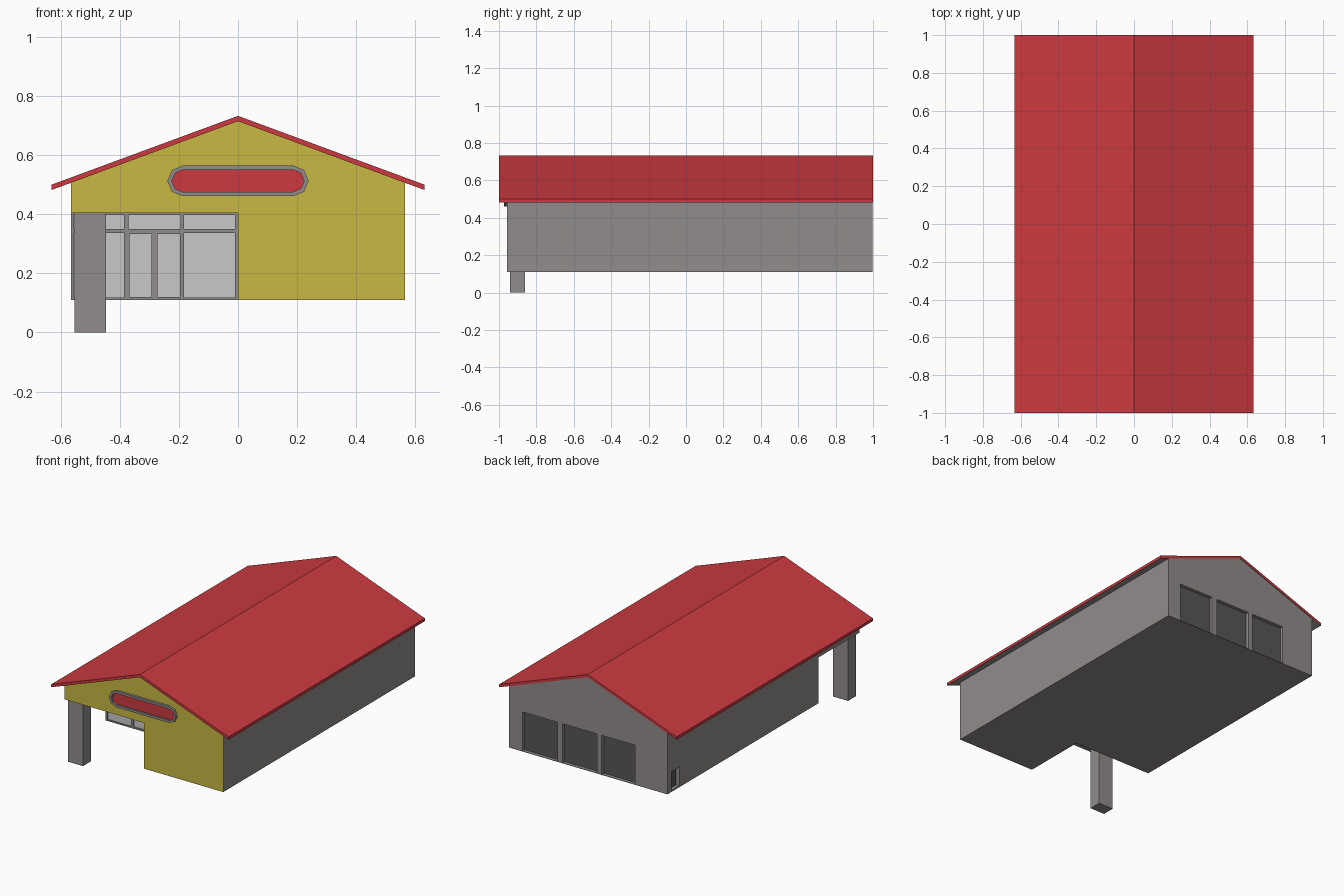
import bpy, bmesh, math
from mathutils import Vector

cube = bpy.data.objects.get("Cube")
if cube:
    bpy.data.objects.remove(cube, do_unlink=True)


def material(name, rgb):
    lin = [((c / 255 + 0.055) / 1.055) ** 2.4 for c in rgb] + [1]
    m = bpy.data.materials.new(name)
    m.use_nodes = True
    m.diffuse_color = lin
    m.node_tree.nodes["Principled BSDF"].inputs["Base Color"].default_value = lin
    return m


GREY = material("grey_wall", (145, 140, 139))
YELLOW = material("yellow_front", (200, 184, 66))
RED = material("red_roof", (203, 58, 64))
DARK = material("dark_door", (86, 87, 86))
GLASS = material("pale_glass", (201, 201, 201))


def prism(name, outline, y0, y1, *mats):
    """Extrude an (x, z) outline from y0 to y1."""
    bm = bmesh.new()
    face = bm.faces.new([bm.verts.new((x, y0, z)) for x, z in outline])
    ext = bmesh.ops.extrude_face_region(bm, geom=[face])
    verts = [g for g in ext["geom"] if isinstance(g, bmesh.types.BMVert)]
    bmesh.ops.translate(bm, verts=verts, vec=(0, y1 - y0, 0))
    bmesh.ops.recalc_face_normals(bm, faces=bm.faces)
    mesh = bpy.data.meshes.new(name)
    bm.to_mesh(mesh)
    bm.free()
    for m in mats:
        mesh.materials.append(m)
    ob = bpy.data.objects.new(name, mesh)
    bpy.context.collection.objects.link(ob)
    return ob


def box(name, x0, x1, y0, y1, z0, z1, *mats):
    return prism(name, [(x0, z0), (x1, z0), (x1, z1), (x0, z1)], y0, y1, *mats)


def cut(target, cutters):
    """Subtract the cutters, bake the result and remove them."""
    for c in cutters:
        c.hide_render = True
        mod = target.modifiers.new("cut", 'BOOLEAN')
        mod.operation, mod.solver, mod.object = 'DIFFERENCE', 'EXACT', c
    deps = bpy.context.evaluated_depsgraph_get()
    mesh = bpy.data.meshes.new_from_object(target.evaluated_get(deps))
    target.modifiers.clear()
    target.data = mesh
    for c in cutters:
        bpy.data.objects.remove(c, do_unlink=True)


HALF, FLOOR, FRONT, BACK = 0.565, 0.11, -0.957, 0.996
PORCH_TOP, PORCH_BACK = 0.405, -0.525
EAVE_X, RIDGE, SLOPE, THICK = 0.632, 0.733, 0.369, 0.018
under = lambda x: RIDGE - THICK - abs(x) * SLOPE

# Hall body: gabled prism with porch notch, loading doors and side hatch cut out
body = prism("hall_walls", [(-HALF, FLOOR), (HALF, FLOOR), (HALF, under(HALF)),
                            (0, under(0)), (-HALF, under(HALF))],
             FRONT, BACK, GREY, YELLOW, DARK)
doors = [(0.22, 0.468), (-0.064, 0.184), (-0.334, -0.096)]
DEPTH = 0.022
cutters = [box("porch_cutter", -1, 0, -2, PORCH_BACK, -1, PORCH_TOP, GREY)]
cutters += [box("door_cutter", a, b, BACK - DEPTH, 2, FLOOR + 0.003, 0.365, GREY)
            for a, b in doors]
cutters.append(box("hatch_cutter", -1, -HALF + DEPTH, 0.875, 0.955,
                   FLOOR + 0.01, 0.24, GREY))
cut(body, cutters)
for p in body.data.polygons:
    c, n = p.center, p.normal
    if n.y < -0.9 and c.y < FRONT + 0.01:
        p.material_index = 1
    elif n.y > 0.9 and abs(c.y - BACK + DEPTH) < 0.002:
        p.material_index = 2
    elif n.x < -0.9 and abs(c.x + HALF - DEPTH) < 0.002:
        p.material_index = 2
    else:
        p.material_index = 0

# Roof: bent slab, red with a grey soffit
eave = RIDGE - EAVE_X * SLOPE
roof = prism("roof", [(-EAVE_X, eave), (-EAVE_X, eave - THICK), (0, under(0)),
                      (EAVE_X, eave - THICK), (EAVE_X, eave), (0, RIDGE)],
             -1, 1, RED, GREY)
for p in roof.data.polygons:
    p.material_index = 1 if p.normal.z < -0.5 else 0

# Porch column
box("porch_column", -0.553, -0.447, -0.94, -0.86, 0, PORCH_TOP, GREY)

# Glazed entrance: grey frame with inset panes
frame = box("entrance_frame", -HALF, 0, PORCH_BACK - 0.015, PORCH_BACK,
            FLOOR, PORCH_TOP, GREY, GLASS)
bays = [(-0.555, -0.385), (-0.37, -0.195), (-0.182, -0.01)]
panes = [(a, b, 0.35, 0.398) for a, b in bays]
panes += [(a, b, 0.118, 0.336) for a, b in (bays[0], bays[2])]
panes += [(a, b, 0.12, 0.333) for a, b in ((-0.368, -0.292), (-0.272, -0.197))]
PANE_Y = PORCH_BACK - 0.008
cut(frame, [box("pane_cutter", a, b, -2, PANE_Y, c, d, GREY) for a, b, c, d in panes])
for p in frame.data.polygons:
    p.material_index = int(abs(p.center.y - PANE_Y) < 0.002 and p.normal.y < -0.9)


# Gable window: faceted rounded frame around a red panel
def capsule(r, half=0.187, zc=0.513):
    pts = []
    for side, start in ((1, -90), (-1, 90)):
        for i in range(5):
            a = math.radians(start + 45 * i)
            pts.append((side * half + r * math.cos(a), zc + r * math.sin(a)))
    return pts


ring = prism("gable_window_frame", capsule(0.052), -0.972, FRONT + 0.004, GREY)
cut(ring, [prism("ring_cutter", capsule(0.037), -2, 0, GREY)])
prism("gable_window_panel", capsule(0.037), FRONT - 0.004, FRONT + 0.002, RED)
